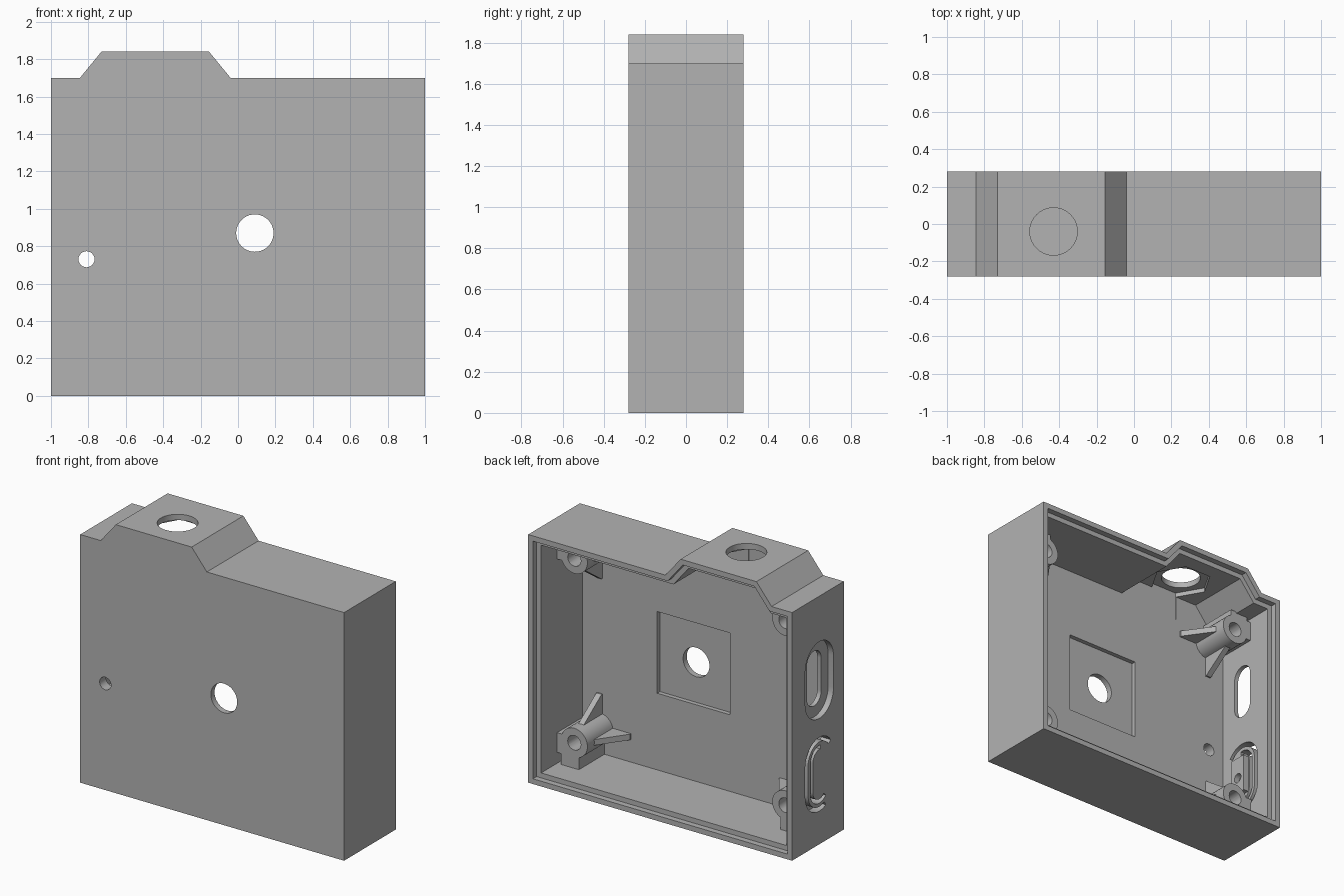
import bpy, bmesh, math
from mathutils import Vector

if "Cube" in bpy.data.objects:
    bpy.data.objects.remove(bpy.data.objects["Cube"])

grey = bpy.data.materials.new("light_grey")
grey.diffuse_color = (0.45, 0.45, 0.45, 1)
grey.use_nodes = True
grey.node_tree.nodes["Principled BSDF"].inputs["Base Color"].default_value = grey.diffuse_color


def prism(name, pts, axis, lo, hi):
    """Extrude a 2D outline along an axis: x uses (y,z), y uses (x,z), z uses (x,y)."""
    place = {"x": lambda p, d: (d, p[0], p[1]),
             "y": lambda p, d: (p[0], d, p[1]),
             "z": lambda p, d: (p[0], p[1], d)}[axis]
    bm = bmesh.new()
    a = [bm.verts.new(place(p, lo)) for p in pts]
    b = [bm.verts.new(place(p, hi)) for p in pts]
    bm.faces.new(a)
    bm.faces.new(b[::-1])
    for i in range(len(pts)):
        j = (i + 1) % len(pts)
        bm.faces.new((a[i], b[i], b[j], a[j]))
    bmesh.ops.recalc_face_normals(bm, faces=bm.faces)
    me = bpy.data.meshes.new(name)
    bm.to_mesh(me)
    bm.free()
    me.materials.append(grey)
    ob = bpy.data.objects.new(name, me)
    bpy.context.collection.objects.link(ob)
    return ob


def boolean(ob, tool, op="DIFFERENCE"):
    m = ob.modifiers.new("bool", "BOOLEAN")
    m.operation, m.solver, m.object = op, "EXACT", tool
    bpy.context.view_layer.objects.active = ob
    bpy.ops.object.modifier_apply(modifier=m.name)
    bpy.data.objects.remove(tool, do_unlink=True)


def circle(cx, cy, r, n=40):
    return [(cx + r * math.cos(2 * math.pi * i / n), cy + r * math.sin(2 * math.pi * i / n))
            for i in range(n)]


def rect(x0, x1, y0, y1):
    return [(x0, y0), (x1, y0), (x1, y1), (x0, y1)]


def stadium(cx, cy, r, h, n=20):
    """Upright slot outline, counter-clockwise from its right side."""
    return [(cx + r * math.cos(math.pi * i / n), cy + s * h + r * math.sin(math.pi * i / n))
            for s, rng in ((1, range(n + 1)), (-1, range(n, 2 * n + 1))) for i in rng]


def inset(pts, d):
    """Mitred inward offset of a counter-clockwise outline."""
    out = []
    for i, p in enumerate(pts):
        p = Vector(p)
        e0 = (p - Vector(pts[i - 1])).normalized()
        e1 = (Vector(pts[(i + 1) % len(pts)]) - p).normalized()
        n0, n1 = Vector((-e0.y, e0.x)), Vector((-e1.y, e1.x))
        out.append(tuple(p + (n0 + n1) * d / (1 + n0.dot(n1))))
    return out


# Shell with raised top, hollow and stepped rim
outline = [(-1, 0), (1, 0), (1, 1.7), (-0.04, 1.7), (-0.155, 1.84),
           (-0.73, 1.84), (-0.845, 1.7), (-1, 1.7)]
WALL, FLOOR = 0.07, -0.21
shell = prism("enclosure_shell", outline, "y", -0.28, 0.28)
boolean(shell, prism("cut", inset(outline, WALL), "y", FLOOR, 0.4))
boolean(shell, prism("cut", inset(outline, 0.036), "y", 0.24, 0.4))

# Front wall: square pocket, large hole, small hole
boolean(shell, prism("cut", rect(-0.185, 0.365, 0.595, 1.155), "y", FLOOR - 0.03, 0))
boolean(shell, prism("cut", circle(0.09, 0.87, 0.1), "y", -0.5, 0))
boolean(shell, prism("cut", circle(-0.81, 0.73, 0.043, 24), "y", -0.5, 0))

# Top hole with hexagonal nut pocket underneath
boolean(shell, prism("cut", circle(-0.43, -0.04, 0.127), "z", 1.6, 2))
boolean(shell, prism("cut", circle(-0.43, -0.04, 0.2, 6), "z", 1.6, 1.8))

# Side wall: recessed slot
boolean(shell, prism("cut", stadium(-0.015, 1.125, 0.153, 0.11), "x", -1.1, -0.96))
boolean(shell, prism("cut", stadium(-0.015, 1.125, 0.078, 0.11), "x", -1.1, -0.9))

# Side wall: cable clamp made of two nested open slots
CY, CZ = -0.015, 0.48


def band(r0, r1, a, b):
    o, i = stadium(CY, CZ, r1, 0.1), stadium(CY, CZ, r0, 0.1)
    idx = [k % len(o) for k in range(a, b)]
    return [o[k] for k in idx] + [i[k] for k in reversed(idx)]


for r0, r1, a, b in ((0.122, 0.153, -14, 17), (0.07, 0.098, -16, 12)):
    boolean(shell, prism("cut", band(r0, r1, a, b), "x", -1.1, -0.9))

# Clamp pad with screw hole on the inside of the side wall
pad = prism("clamp_pad", rect(CY - 0.06, CY + 0.06, CZ - 0.13, CZ + 0.13), "x", -0.935, -0.89)
boolean(pad, prism("cut", circle(CY, CZ - 0.02, 0.033, 24), "x", -1, -0.8))

# Four corner screw posts with corner blocks and tapered fins
END, R, BASE = 0.067, 0.1, FLOOR - 0.01
for sx, side in ((-1, "left"), (1, "right")):
    for sz, cz, wall, level in ((-1, 0.245, 0.06, "lower"), (1, 1.505, 1.64, "upper")):
        cx = 0.80 * sx
        post = prism(f"{level}_{side}_screw_post", circle(cx, cz, R, 32), "y", BASE, END)
        x0, x1 = sorted((cx - 0.035 * sx, 0.94 * sx))
        z0, z1 = sorted((cz - 0.035 * sz, wall))
        vx = sorted((cx - 0.035 * sx, cx + 0.1 * sx))
        hz = sorted((cz - 0.035 * sz, cz + 0.1 * sz))
        boolean(post, prism("block", rect(*vx, z0, z1), "y", BASE, END), "UNION")
        boolean(post, prism("block", rect(x0, x1, *hz), "y", BASE, END), "UNION")
        # fins run inward along x and z
        t = 0.02
        fx = [(cx - 0.06 * sx, BASE), (cx - 0.235 * sx, BASE),
              (cx - 0.235 * sx, FLOOR + 0.01), (cx - 0.06 * sx, END - 0.02)]
        boolean(post, prism("fin", fx, "z", cz - t, cz + t), "UNION")
        fz = [(BASE, cz - 0.06 * sz), (BASE, cz - 0.235 * sz),
              (FLOOR + 0.01, cz - 0.235 * sz), (END - 0.02, cz - 0.06 * sz)]
        boolean(post, prism("fin", fz, "x", cx - t, cx + t), "UNION")
        boolean(post, prism("cut", circle(cx, cz, 0.05, 24), "y", -0.17, 0.2))

# Smooth the round walls, keep edges sharp
for ob in bpy.context.scene.objects:
    bpy.ops.object.select_all(action="DESELECT")
    ob.select_set(True)
    bpy.context.view_layer.objects.active = ob
    bpy.ops.object.shade_smooth_by_angle(angle=math.radians(25))
